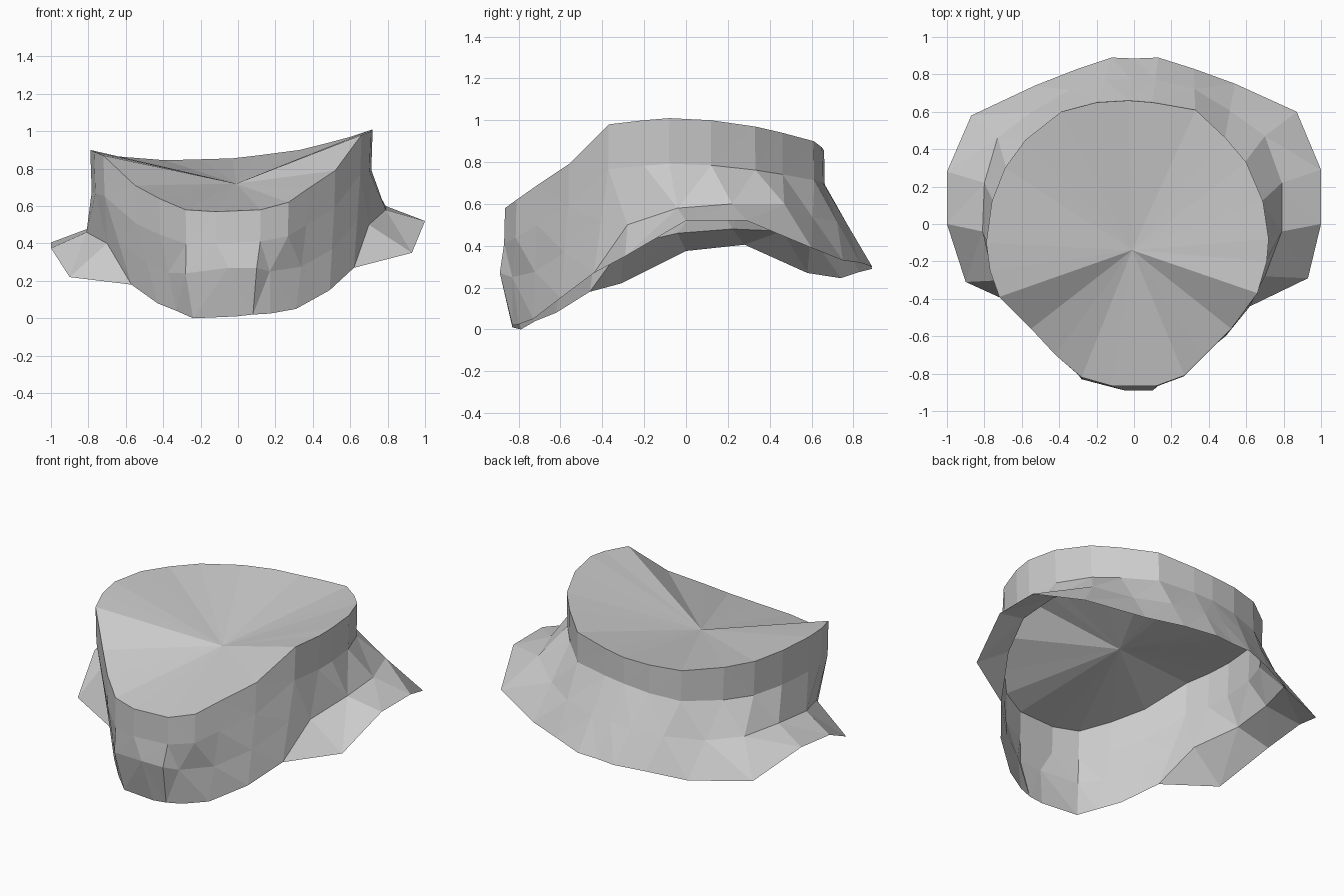
import bpy, bmesh
from mathutils import Vector

# Neckline outline, counter-clockwise from front centre
top = [(.12, -.865, .58), (.27, -.81, .62), (.37, -.71, .69), (.52, -.56, .79), (.66, -.37, .98),
       (.71, -.20, 1.0), (.72, -.08, 1.01), (.69, .12, 1.0), (.60, .33, .97), (.49, .46, .94),
       (.33, .61, .90), (.10, .65, .87), (-.03, .66, .855), (-.20, .65, .85), (-.39, .60, .845),
       (-.58, .45, .86), (-.69, .30, .87), (-.76, .12, .89), (-.79, -.10, .90), (-.77, -.25, .89),
       (-.72, -.39, .87), (-.55, -.56, .71), (-.42, -.70, .64), (-.28, -.82, .58), (-.12, -.865, .57)]

# Flared hem outline, same order
hem = [(.08, -.83, .02), (.17, -.80, .025), (.31, -.73, .05), (.49, -.60, .15), (.62, -.44, .27),
       (.93, -.29, .35), (1.0, 0, .52), (1.0, .29, .52), (.87, .60, .39), (.54, .75, .33),
       (.32, .83, .32), (.13, .89, .30), (0, .885, .295), (-.12, .89, .29), (-.30, .83, .275),
       (-.53, .74, .245), (-.87, .58, .27), (-1.0, .28, .405), (-1.0, 0, .375), (-.90, -.31, .22),
       (-.57, -.46, .18), (-.43, -.62, .08), (-.33, -.72, .04), (-.24, -.79, 0), (-.01, -.83, .01)]

# Crease points: shoulder folds and raised front pleat
crease = {0: (.10, -.89, .27), 1: (.17, -.83, .25), 5: (.70, -.28, .50), 6: (.79, -.04, .58),
          7: (.79, .22, .60), 8: (.70, .47, .60), 16: (-.73, .46, .47), 17: (-.80, .22, .48),
          18: (-.81, -.04, .46), 19: (-.70, -.30, .40), 23: (-.28, -.83, .24), 24: (-.05, -.89, .27)}

upper = [Vector(p) for p in top]
lower = [Vector(p) for p in hem]
# Collar band drops almost straight down, a little deeper at the sides
band = [Vector((p.x * .99, p.y * 1.005, p.z - .16 - .08 * abs(p.x))) for p in upper]
fold = [Vector(crease[i]) if i in crease else band[i].lerp(lower[i], .5)
        for i in range(len(upper))]


def add_object(name, bm):
    bmesh.ops.recalc_face_normals(bm, faces=bm.faces)
    mesh = bpy.data.meshes.new(name)
    bm.to_mesh(mesh)
    bm.free()
    ob = bpy.data.objects.new(name, mesh)
    bpy.context.collection.objects.link(ob)
    return ob


# Collar with shoulder skirt, open below, plus sunken cap
bm = bmesh.new()
rings = [[bm.verts.new(p) for p in ring] for ring in (upper, band, fold, lower)]
n = len(upper)
for a, b in zip(rings, rings[1:]):
    for i in range(n):
        j = (i + 1) % n
        bm.faces.new((a[i], b[i], b[j], a[j]))
bmesh.ops.triangulate(bm, faces=bm.faces[:])
apex = bm.verts.new((-.01, -.14, .72))
for i in range(n):
    bm.faces.new((rings[0][i], rings[0][(i + 1) % n], apex))
add_object("neck_collar", bm)
